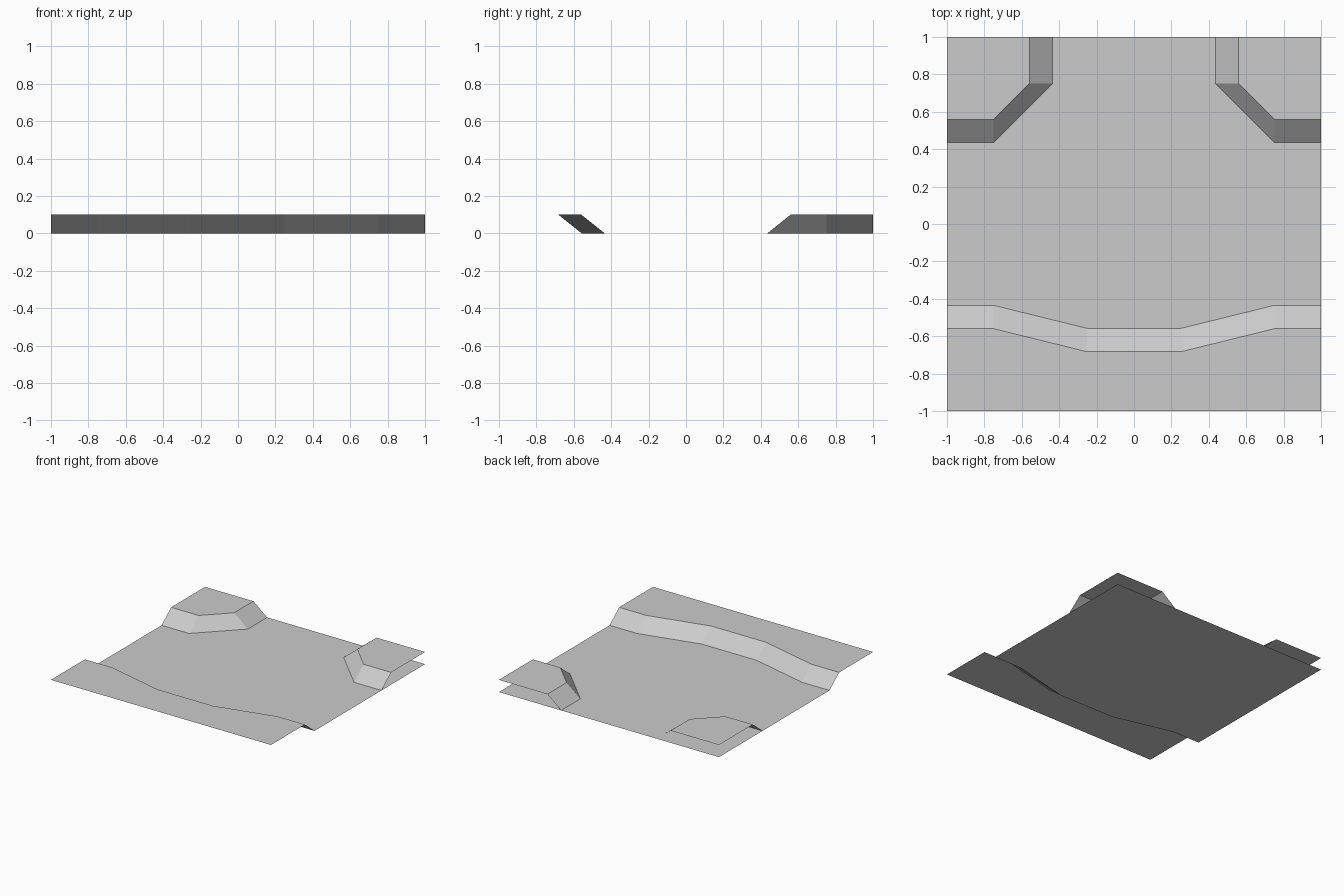
import bpy
import bmesh

cube = bpy.data.objects.get("Cube")
if cube:
    bpy.data.objects.remove(cube, do_unlink=True)

HEIGHT = 0.1     # height of the raised ground
FOOT = 0.435     # where the slopes meet the floor
CREST = 0.56     # where the slopes reach the raised ground
BEND = 0.75      # where the slopes change direction
DIP = 0.123      # how far the front bank bows outwards

stone = bpy.data.materials.new("light_grey_ground")
stone.use_nodes = True
stone.diffuse_color = (0.6, 0.6, 0.6, 1)
stone.node_tree.nodes["Principled BSDF"].inputs["Base Color"].default_value = (0.6, 0.6, 0.6, 1)


def sheet(name, rows, cap=None):
    """Bridge rows of points with quads; an optional cap point closes the last row."""
    bm = bmesh.new()
    grid = [[bm.verts.new(p) for p in row] for row in rows]
    for low, high in zip(grid, grid[1:]):
        for i in range(len(low) - 1):
            bm.faces.new((low[i], low[i + 1], high[i + 1], high[i]))
    if cap:
        bm.faces.new(grid[-1] + [bm.verts.new(cap)])
    # every surface faces upwards
    bm.normal_update()
    bmesh.ops.reverse_faces(bm, faces=[f for f in bm.faces if f.normal.z < 0])
    mesh = bpy.data.meshes.new(name)
    bm.to_mesh(mesh)
    bm.free()
    mesh.materials.append(stone)
    obj = bpy.data.objects.new(name, mesh)
    bpy.context.scene.collection.objects.link(obj)


def front_row(y, z, bow=DIP):
    """A line across the tile that bows towards the front in the middle."""
    return [(x, y - (bow if abs(x) < 0.5 else 0), z)
            for x in (-1, -BEND, -0.25, 0.25, BEND, 1)]


def corner_row(side, r, z):
    """A chamfered line around a back corner."""
    return [(side * x, y, z) for x, y in ((1, r), (BEND, r), (r, BEND), (r, 1))]


# Floor, running from the foot of the front bank to the back edge
sheet("floor", [front_row(-FOOT, 0), front_row(1, 0, 0)])

# Front bank: slope and raised strip
sheet("front_bank", [front_row(-FOOT, HEIGHT * 0), front_row(-CREST, HEIGHT),
                     front_row(-1, HEIGHT, 0)])

# Raised back corners, mirrored left and right
for side, label in ((1, "left"), (-1, "right")):
    sheet("back_corner_" + label,
          [corner_row(side, FOOT, 0), corner_row(side, CREST, HEIGHT)],
          cap=(side, 1, HEIGHT))
